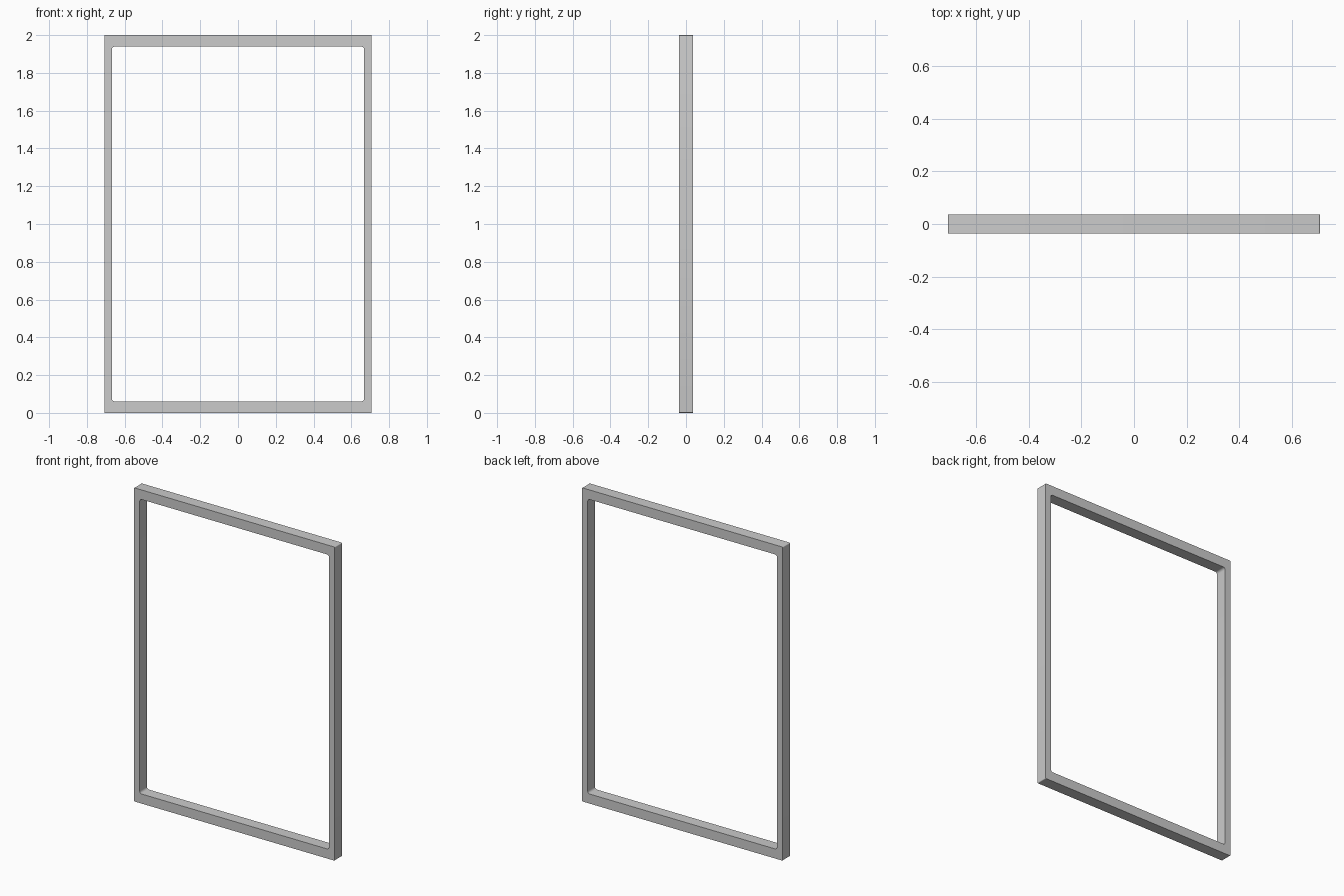
import bpy, bmesh
from math import sin, cos, pi

if "Cube" in bpy.data.objects:
    bpy.data.objects.remove(bpy.data.objects["Cube"])

HALF_W, HEIGHT, HALF_D = 0.708, 2.0, 0.037
SIDE, RAIL = 0.04, 0.061      # stile width and rail height
STEPS = 4                     # segments per rounded corner


def rounded_rect(half_w, z0, z1, r):
    """Corner-rounded rectangle in the XZ plane, counter-clockwise."""
    corners = [(half_w - r, z1 - r), (-half_w + r, z1 - r),
               (-half_w + r, z0 + r), (half_w - r, z0 + r)]
    pts = []
    for q, (cx, cz) in enumerate(corners):
        for i in range(STEPS + 1):
            a = (q + i / STEPS) * pi / 2
            pts.append((cx + r * cos(a), cz + r * sin(a)))
    return pts


# Rectangular frame: outer and inner loops, front and back, joined as a ring
outer = rounded_rect(HALF_W, 0, HEIGHT, 0.005)
inner = rounded_rect(HALF_W - SIDE, RAIL, HEIGHT - RAIL, 0.015)

bm = bmesh.new()
loops = [[bm.verts.new((x, y, z)) for x, z in pts]
         for pts, y in ((outer, -HALF_D), (outer, HALF_D),
                        (inner, HALF_D), (inner, -HALF_D))]
n = len(outer)
for k in range(4):
    a, b = loops[k], loops[(k + 1) % 4]
    for i in range(n):
        j = (i + 1) % n
        bm.faces.new((a[i], a[j], b[j], b[i]))
bmesh.ops.recalc_face_normals(bm, faces=bm.faces)

mesh = bpy.data.meshes.new("frame")
bm.to_mesh(mesh)
bm.free()
frame = bpy.data.objects.new("frame", mesh)
bpy.context.collection.objects.link(frame)

# Smooth the rounded corners, keep the long edges sharp
bpy.context.view_layer.objects.active = frame
frame.select_set(True)
bpy.ops.object.shade_smooth_by_angle(angle=pi / 6)
